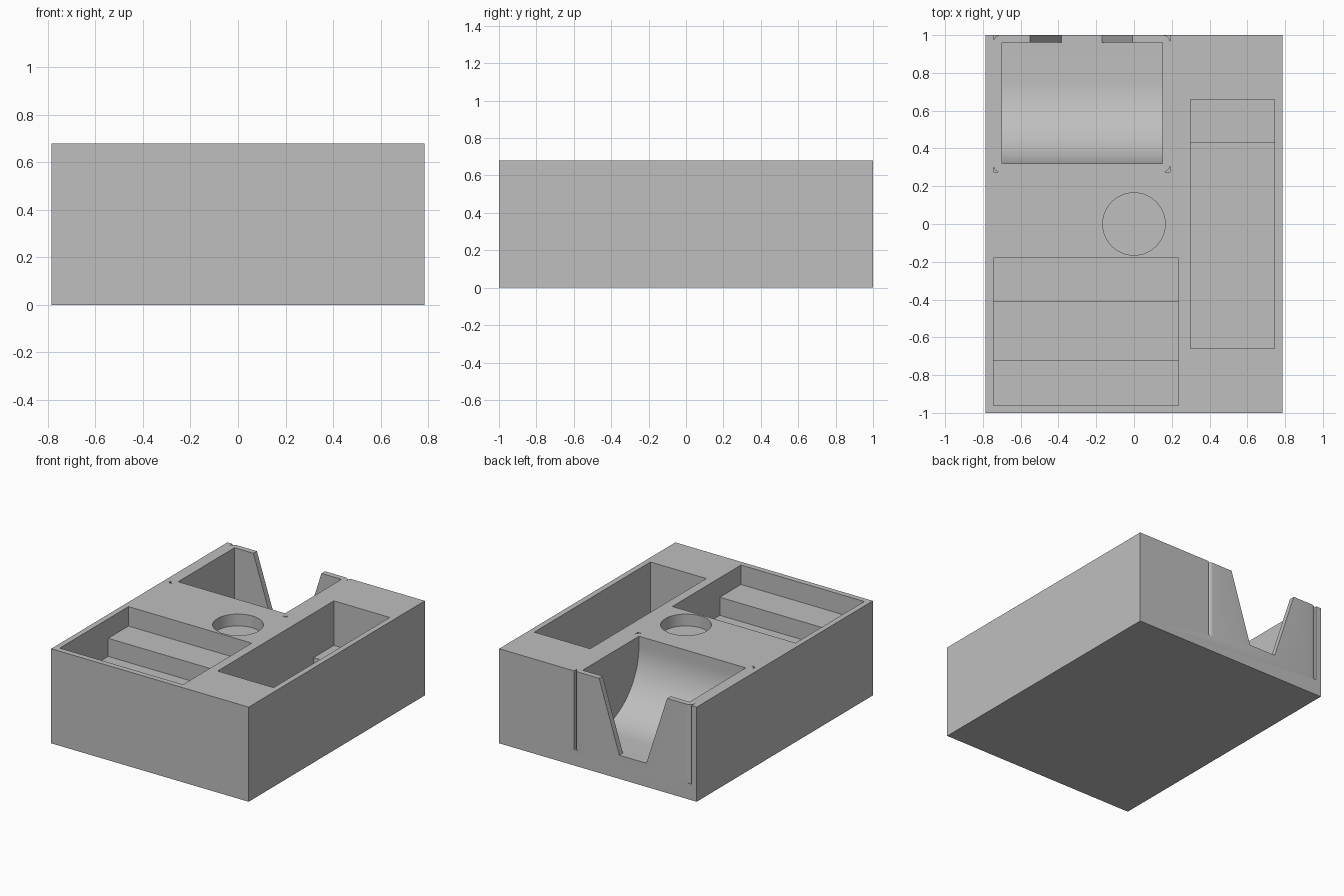
import bpy, bmesh, math
from mathutils import Vector

cube = bpy.data.objects.get("Cube")
if cube:
    bpy.data.objects.remove(cube, do_unlink=True)

HX, HY, TOP = 0.785, 1.0, 0.68
ABOVE = TOP + 0.1

grey = bpy.data.materials.new("plain grey")
grey.use_nodes = True
shade = (0.52, 0.52, 0.52, 1)
grey.diffuse_color = shade
grey.node_tree.nodes["Principled BSDF"].inputs["Base Color"].default_value = shade


def prism(name, points, axis, start, end):
    """Extrude a closed profile along x (points y,z), y (x,z) or z (x,y)."""
    place = {"x": lambda a, b, t: (t, a, b),
             "y": lambda a, b, t: (a, t, b),
             "z": lambda a, b, t: (a, b, t)}[axis]
    bm = bmesh.new()
    face = bm.faces.new([bm.verts.new(place(a, b, start)) for a, b in points])
    ext = bmesh.ops.extrude_face_region(bm, geom=[face])
    moved = [g for g in ext["geom"] if isinstance(g, bmesh.types.BMVert)]
    bmesh.ops.translate(bm, verts=moved, vec=Vector(place(0, 0, end - start)))
    bmesh.ops.recalc_face_normals(bm, faces=bm.faces)
    mesh = bpy.data.meshes.new(name)
    bm.to_mesh(mesh)
    bm.free()
    mesh.materials.append(grey)
    obj = bpy.data.objects.new(name, mesh)
    bpy.context.collection.objects.link(obj)
    return obj


def arc(cx, cy, r, a0, a1, n):
    angles = [math.radians(a0 + (a1 - a0) * i / n) for i in range(n + 1)]
    return [(cx + r * math.cos(a), cy + r * math.sin(a)) for a in angles]


# Solid block
block = prism("organizer_block", [(-HX, -HY), (HX, -HY), (HX, HY), (-HX, HY)], "z", 0, TOP)
cutters = []

# Front compartment: ledges on both sides of a lower channel
ledge, channel = 0.54, 0.41
cutters.append(prism("front_compartment", [
    (-0.96, ABOVE), (-0.96, ledge), (-0.72, ledge), (-0.72, channel),
    (-0.41, channel), (-0.41, ledge), (-0.18, ledge), (-0.18, ABOVE)],
    "x", -0.745, 0.235))

# Side compartment: deep well with a raised shelf at the back
shelf, well = 0.36, 0.17
cutters.append(prism("side_compartment", [
    (-0.66, ABOVE), (-0.66, well), (0.43, well), (0.43, shelf),
    (0.66, shelf), (0.66, ABOVE)], "x", 0.30, 0.745))

# Scooped compartment: quarter-round front, flat floor, upright back wall
floor, radius = 0.17, 0.44
scoop = [(0.32, ABOVE)] + arc(0.32 + radius, floor + radius, radius, 180, 270, 24)
scoop += [(0.96, floor), (0.96, ABOVE)]
cutters.append(prism("scoop_compartment", scoop, "x", -0.70, 0.15))

# Tapered access notch through the back wall
slope = (0.55 - 0.385) / (TOP - floor) * (ABOVE - TOP)
cutters.append(prism("back_notch", [
    (-0.385, floor), (-0.17, floor), (-0.01 + slope, ABOVE), (-0.55 - slope, ABOVE)],
    "y", 0.95, 1.1))

# Round shallow recess
cutters.append(prism("round_recess", arc(0, 0, 0.165, 0, 360, 64)[:-1], "z", TOP - 0.085, ABOVE))

# Four slim corner grooves around the scooped compartment
arm = 0.036
for x, sx in ((-0.745, 1), (0.19, -1)):
    for y, sy in ((0.275, 1), (1.0, -1)):
        curve = [(x + sx * a, y + sy * b) for a, b in arc(arm, arm, arm, 180, 270, 6)]
        out = y - sy * (0.05 if y == HY else 0)
        corner = [(x + sx * arm, out), (x, out)] if y == HY else [(x, y)]
        cutters.append(prism("corner_groove", curve + corner, "z", 0.115, ABOVE))

# Cut every compartment out of the block
bpy.context.view_layer.objects.active = block
for cutter in cutters:
    cutter.hide_render = True
    cut = block.modifiers.new(cutter.name, "BOOLEAN")
    cut.operation, cut.solver, cut.object = "DIFFERENCE", "EXACT", cutter
    bpy.ops.object.modifier_apply(modifier=cut.name)
    bpy.data.objects.remove(cutter, do_unlink=True)

# Smooth the scoop and recess, keep all corners crisp
bpy.ops.object.select_all(action="DESELECT")
block.select_set(True)
bpy.ops.object.shade_smooth_by_angle(angle=math.radians(25))
